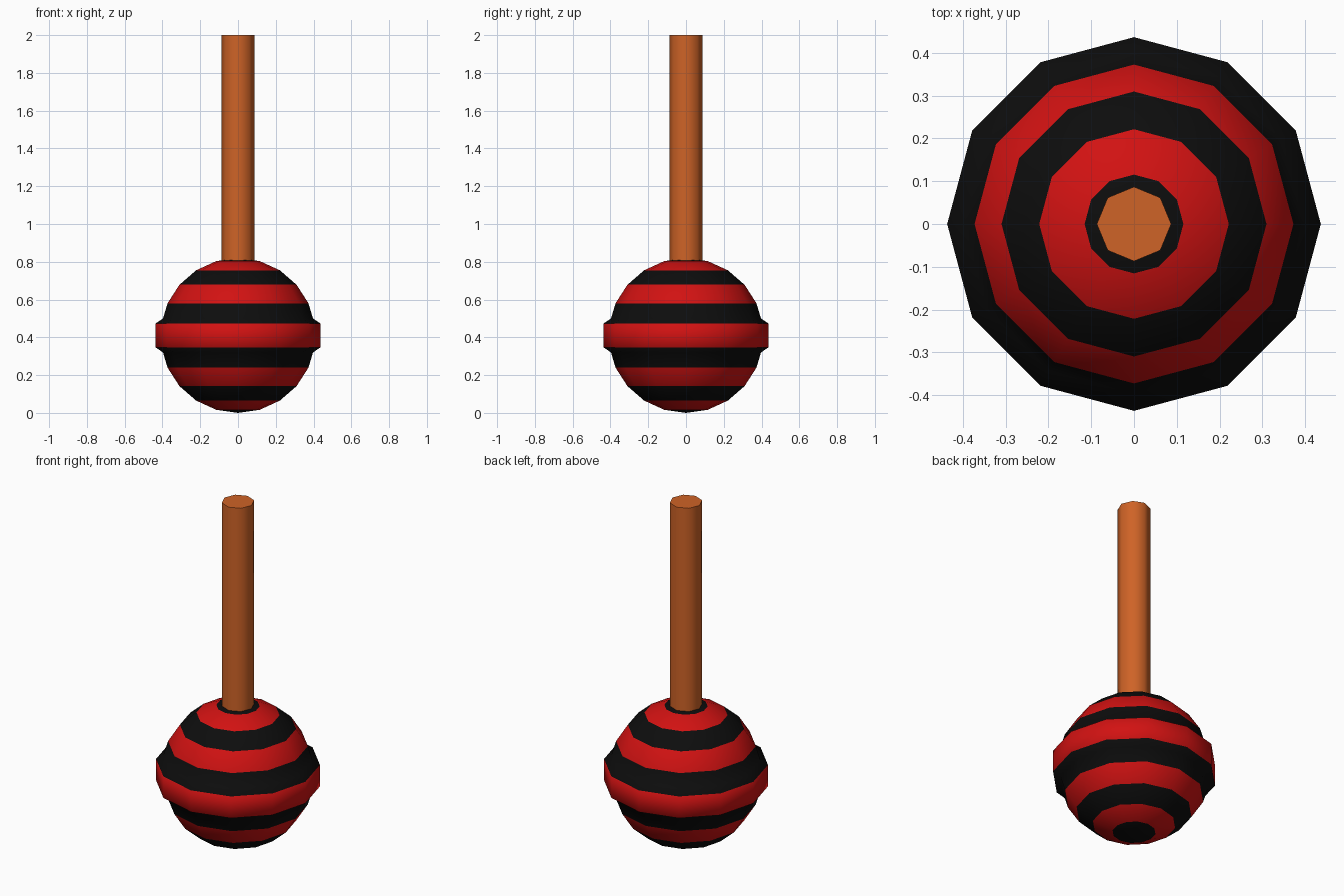
import bpy
import bmesh
from math import cos, sin, pi, radians

cube = bpy.data.objects.get("Cube")
if cube:
    bpy.data.objects.remove(cube, do_unlink=True)


def make_material(name, color):
    mat = bpy.data.materials.new(name)
    mat.use_nodes = True
    mat.diffuse_color = (*color, 1)
    mat.node_tree.nodes["Principled BSDF"].inputs["Base Color"].default_value = (*color, 1)
    return mat


def lathe(name, profile, sides, materials, stripe):
    """Revolve (radius, z) points around z; stripe(i) gives the material of band i."""
    bm = bmesh.new()
    rings = []
    for r, z in profile:
        if r < 1e-5:
            rings.append([bm.verts.new((0, 0, z))] * sides)
        else:
            rings.append([bm.verts.new((r * cos(2 * pi * k / sides), r * sin(2 * pi * k / sides), z))
                          for k in range(sides)])
    for i, (low, high) in enumerate(zip(rings, rings[1:])):
        for k in range(sides):
            n = (k + 1) % sides
            corners = list(dict.fromkeys((low[k], low[n], high[n], high[k])))
            bm.faces.new(corners).material_index = stripe(i)
    bmesh.ops.recalc_face_normals(bm, faces=bm.faces)
    mesh = bpy.data.meshes.new(name)
    bm.to_mesh(mesh)
    bm.free()
    for mat in materials:
        mesh.materials.append(mat)
    obj = bpy.data.objects.new(name, mesh)
    bpy.context.collection.objects.link(obj)
    bpy.ops.object.select_all(action="DESELECT")
    obj.select_set(True)
    bpy.context.view_layer.objects.active = obj
    bpy.ops.object.shade_smooth_by_angle(angle=radians(60))
    return obj


red = make_material("candy red", (0.64, 0.006, 0.006))
black = make_material("candy black", (0.004, 0.004, 0.004))
orange = make_material("stick orange", (0.62, 0.125, 0.02))

# Candy ball: eleven sphere bands, the middle one swollen into a raised rim
R, BANDS = 0.41, 11
lower = [(R * sin(pi * i / BANDS), R - R * cos(pi * i / BANDS)) for i in range(5)]
lower += [(0.397, 0.32), (0.437, 0.347)]
ball_profile = lower + [(r, 2 * R - z) for r, z in reversed(lower)]

# Bands alternate black and red; the short slope beside the rim stays black
stripes = [1, 0, 1, 0, 1, 1, 0, 1, 1, 0, 1, 0, 1]
lathe("candy_ball", ball_profile, 12, [red, black], lambda i: stripes[i])

# Stick: eight-sided rod rising from the ball
lathe("stick", [(0, 0.7), (0.087, 0.7), (0.087, 2), (0, 2)], 8, [orange], lambda i: 0)
